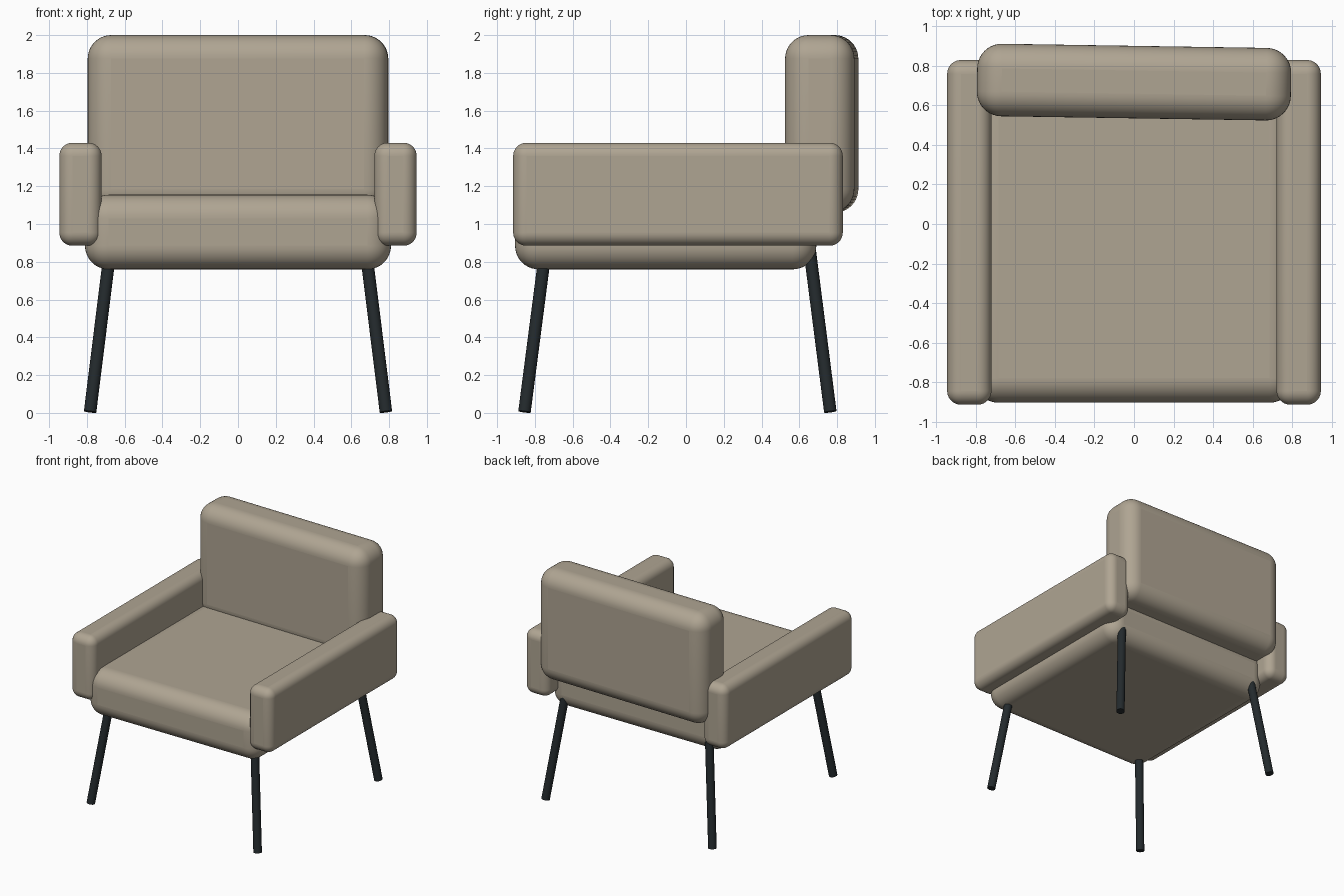
import bpy
import math
from mathutils import Vector

if "Cube" in bpy.data.objects:
    bpy.data.objects.remove(bpy.data.objects["Cube"])


def material(name, rgb):
    m = bpy.data.materials.new(name)
    m.diffuse_color = (*rgb, 1)
    m.use_nodes = True
    m.node_tree.nodes["Principled BSDF"].inputs["Base Color"].default_value = m.diffuse_color
    return m


fabric = material("fabric", (0.43, 0.375, 0.29))
metal = material("dark_metal", (0.017, 0.023, 0.026))


def cushion(name, lo, hi, radius, turn=0):
    """Rounded box between two corners, turned about its vertical axis."""
    lo, hi = Vector(lo), Vector(hi)
    bpy.ops.mesh.primitive_cube_add(size=1, location=(lo + hi) / 2)
    ob = bpy.context.object
    ob.name = name
    ob.scale = hi - lo
    bpy.ops.object.transform_apply(location=False, rotation=False, scale=True)
    ob.rotation_euler.z = math.radians(turn)
    bevel = ob.modifiers.new("rounding", 'BEVEL')
    bevel.width = radius
    bevel.segments = 10
    bpy.ops.object.shade_smooth_by_angle(angle=math.radians(30))
    ob.data.materials.append(fabric)


def leg(name, foot, top, radius=0.033):
    """Straight round tube between two points."""
    foot, top = Vector(foot), Vector(top)
    axis = top - foot
    bpy.ops.mesh.primitive_cylinder_add(vertices=32, radius=radius, depth=axis.length,
                                        location=(foot + top) / 2)
    ob = bpy.context.object
    ob.name = name
    ob.rotation_euler = axis.to_track_quat('Z', 'Y').to_euler()
    bpy.ops.object.shade_smooth_by_angle(angle=math.radians(30))
    ob.data.materials.append(metal)


# Seat and slightly turned backrest
cushion("seat", (-0.81, -0.905, 0.76), (0.81, 0.69, 1.155), 0.125)
cushion("backrest", (-0.795, 0.535, 1.06), (0.795, 0.902, 2.0), 0.125, turn=-0.9)

# Armrests and splayed legs, mirrored left and right
for side, s in (("left", -1), ("right", 1)):
    x0, x1 = sorted((0.722 * s, 0.946 * s))
    cushion(side + "_armrest", (x0, -0.915, 0.885), (x1, 0.83, 1.43), 0.07)
    leg(side + "_front_leg", (0.783 * s, -0.855, 0.006), (0.672 * s, -0.739, 0.9))
    leg(side + "_back_leg", (0.783 * s, 0.764, 0.006), (0.672 * s, 0.65, 0.9))
